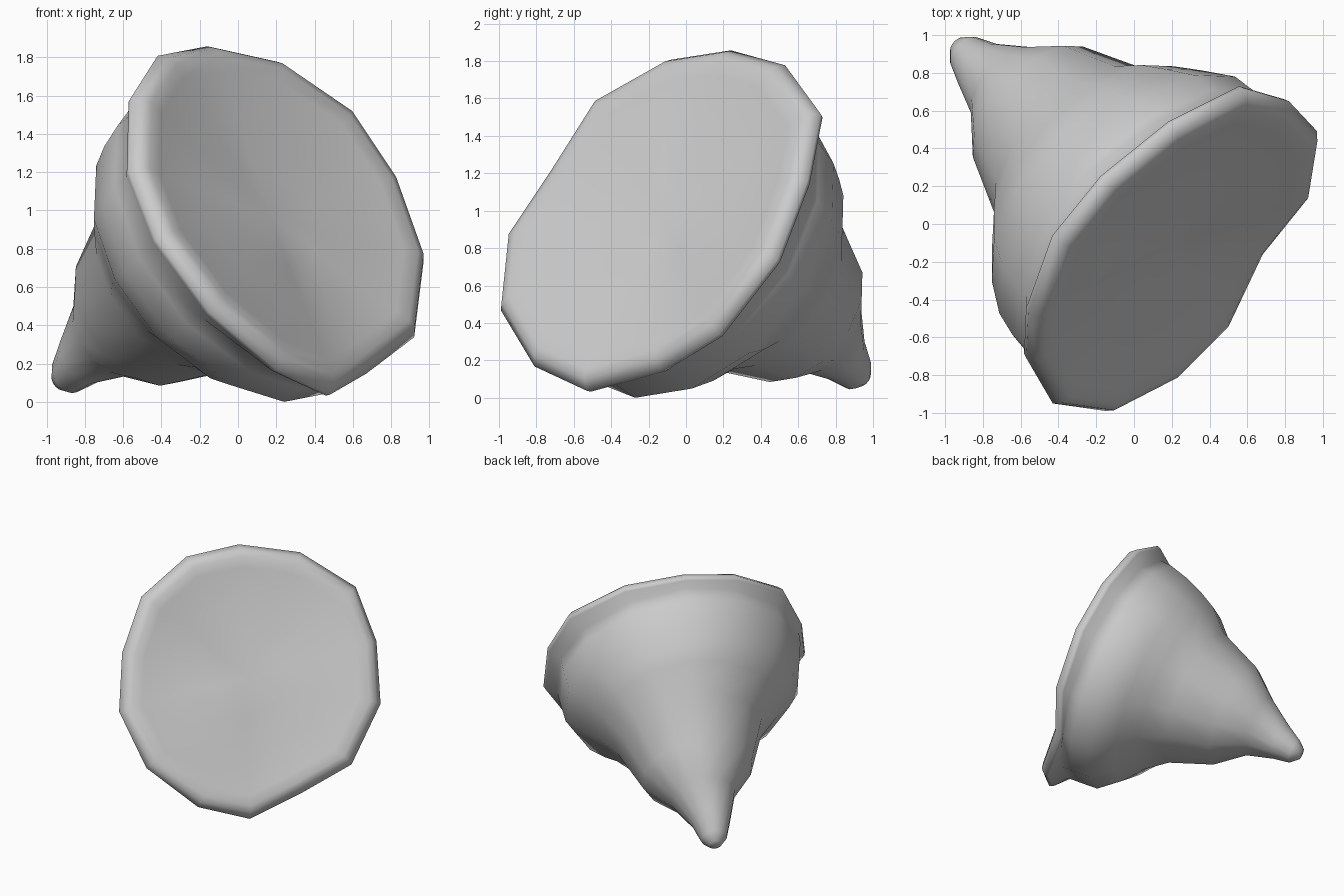
import bpy
import bmesh
from mathutils import Vector

if "Cube" in bpy.data.objects:
    bpy.data.objects.remove(bpy.data.objects["Cube"], do_unlink=True)

# Single matte grey
grey = bpy.data.materials.new("matte_grey")
grey.use_nodes = True
colour = (0.6, 0.6, 0.6, 1)
grey.diffuse_color = colour
grey.node_tree.nodes["Principled BSDF"].inputs["Base Color"].default_value = colour

# Leaning axis from the mouth to the tip, with two directions across it
centre = Vector((0.18, -0.13, 0.98))
tip = Vector((-0.93, 0.93, 0.15))
axis = (tip - centre).normalized()
side = Vector((0.69, 0.72, 0))
side = (side - axis * side.dot(axis)).normalized()
up = side.cross(axis)
if up.z < 0:
    up.negate()

# Hand-shaped rim of the mouth
rim = [Vector(p) - centre for p in (
    (-.42, -.08, 1.81), (-.16, .24, 1.86), (.20, .53, 1.78), (.58, .72, 1.52),
    (.82, .65, 1.16), (.97, .49, .74), (.92, .18, .34), (.67, -.13, .15),
    (.48, -.53, .04), (.20, -.81, .17), (-.15, -.99, .47), (-.43, -.95, .85),
    (-.57, -.71, 1.21), (-.56, -.47, 1.59))]
count = len(rim)
spokes = [(p - axis * p.dot(axis)).normalized() for p in rim]

# Dished face and rounded lip: depth along axis, scale of rim
mouth = ((.00, .28), (-.02, .56), (-.05, .83), (-.065, .91), (-.05, .96),
         (0, 1), (.03, .99))

# Body: depth along axis, radius, shift up, shift sideways
body = (
    (.08, .94, 0, 0), (.18, .935, 0, 0), (.34, .91, -.02, .01),  # flare
    (.50, .81, .02, .01), (.63, .70, .06, .03), (.80, .56, .04, .04),  # waist
    (1.15, .425, .03, .045), (1.37, .25, .03, .04),            # neck
    (1.58, .15, 0, .01), (1.72, .10, -.03, .01), (1.78, .05, -.03, .01))

bm = bmesh.new()
rings = []
for depth, scale in mouth:
    rings.append([bm.verts.new(centre + axis * depth + p * scale) for p in rim])
for depth, radius, rise, shift in body:
    base = centre + axis * depth + up * rise + side * shift
    rings.append([bm.verts.new(base + s * radius) for s in spokes])

for a, b in zip(rings, rings[1:]):
    for i in range(count):
        j = (i + 1) % count
        bm.faces.new((a[i], a[j], b[j], b[i]))

# Close the dish centre and the tip
for loop in (rings[0], rings[-1]):
    middle = sum((v.co for v in loop), Vector()) / count
    pole = bm.verts.new(middle + axis * .01)
    for i in range(count):
        bm.faces.new((loop[i], loop[(i + 1) % count], pole))

bmesh.ops.recalc_face_normals(bm, faces=bm.faces)
for face in bm.faces:
    face.smooth = True

mesh = bpy.data.meshes.new("flared_cone")
bm.to_mesh(mesh)
bm.free()
mesh.materials.append(grey)
cone = bpy.data.objects.new("flared_cone", mesh)
bpy.context.collection.objects.link(cone)
# Rest on the ground
cone.location.z = -min(v.co.z for v in mesh.vertices)
